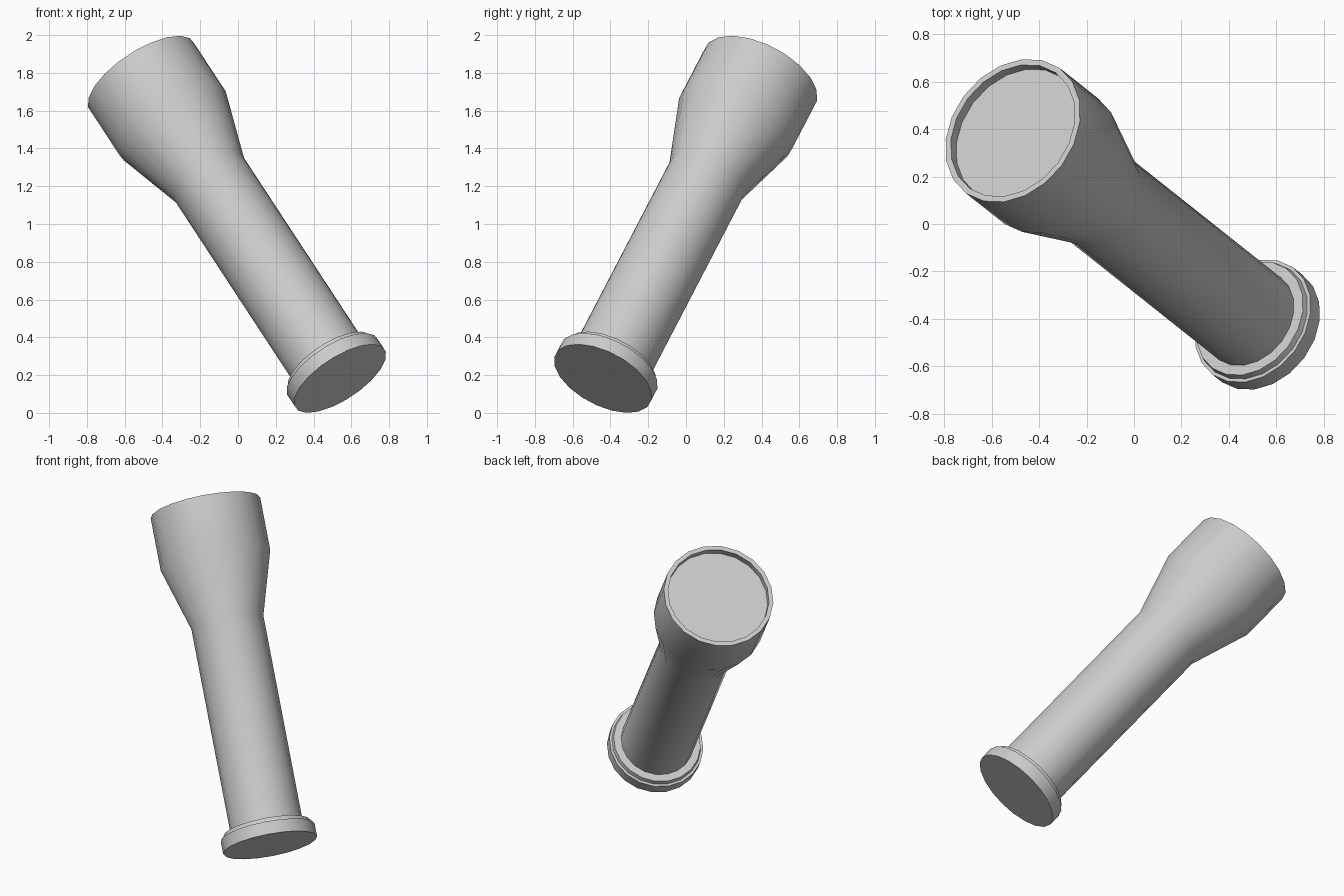
import bpy, bmesh, math
from mathutils import Vector, Matrix

cube = bpy.data.objects.get("Cube")
if cube:
    bpy.data.objects.remove(cube, do_unlink=True)

SIDES = 20
BASE = Vector((0.54, -0.44, 0.182))
AXIS = Vector((-0.503, 0.399, 0.767)).normalized()
PLACE = Matrix.Translation(BASE) @ Vector((0, 0, 1)).rotation_difference(AXIS).to_matrix().to_4x4()

grey = bpy.data.materials.new("light grey")
grey.use_nodes = True
colour = (0.6, 0.6, 0.6, 1)
grey.diffuse_color = colour
grey.node_tree.nodes["Principled BSDF"].inputs["Base Color"].default_value = colour


def turned_part(name, profile):
    """Revolve (radius, height) points about the torch axis."""
    bm = bmesh.new()
    verts = [bm.verts.new((r, 0, h)) for r, h in profile]
    edges = [bm.edges.new(pair) for pair in zip(verts, verts[1:])]
    bmesh.ops.spin(bm, geom=verts + edges, cent=(0, 0, 0), axis=(0, 0, 1),
                   angle=math.tau, steps=SIDES, use_duplicate=False)
    bmesh.ops.remove_doubles(bm, verts=bm.verts, dist=0.0005)
    bmesh.ops.recalc_face_normals(bm, faces=bm.faces)
    mesh = bpy.data.meshes.new(name)
    bm.to_mesh(mesh)
    bm.free()
    mesh.materials.append(grey)
    obj = bpy.data.objects.new(name, mesh)
    obj.matrix_world = PLACE
    bpy.context.collection.objects.link(obj)
    bpy.ops.object.select_all(action="DESELECT")
    obj.select_set(True)
    bpy.context.view_layer.objects.active = obj
    bpy.ops.object.shade_smooth_by_angle(angle=math.radians(30))


# Tail cap with a stepped collar
turned_part("tail_cap", [(0, 0), (0.283, 0), (0.283, 0.078), (0.268, 0.078),
                         (0.262, 0.105), (0.245, 0.105), (0.21, 0.105)])
# Handle, flared head, rim and recessed lens
turned_part("torch_body", [(0.217, 0.09), (0.217, 1.38), (0.33, 1.765), (0.33, 2.09),
                           (0.304, 2.09), (0.304, 2.045), (0, 2.045)])
